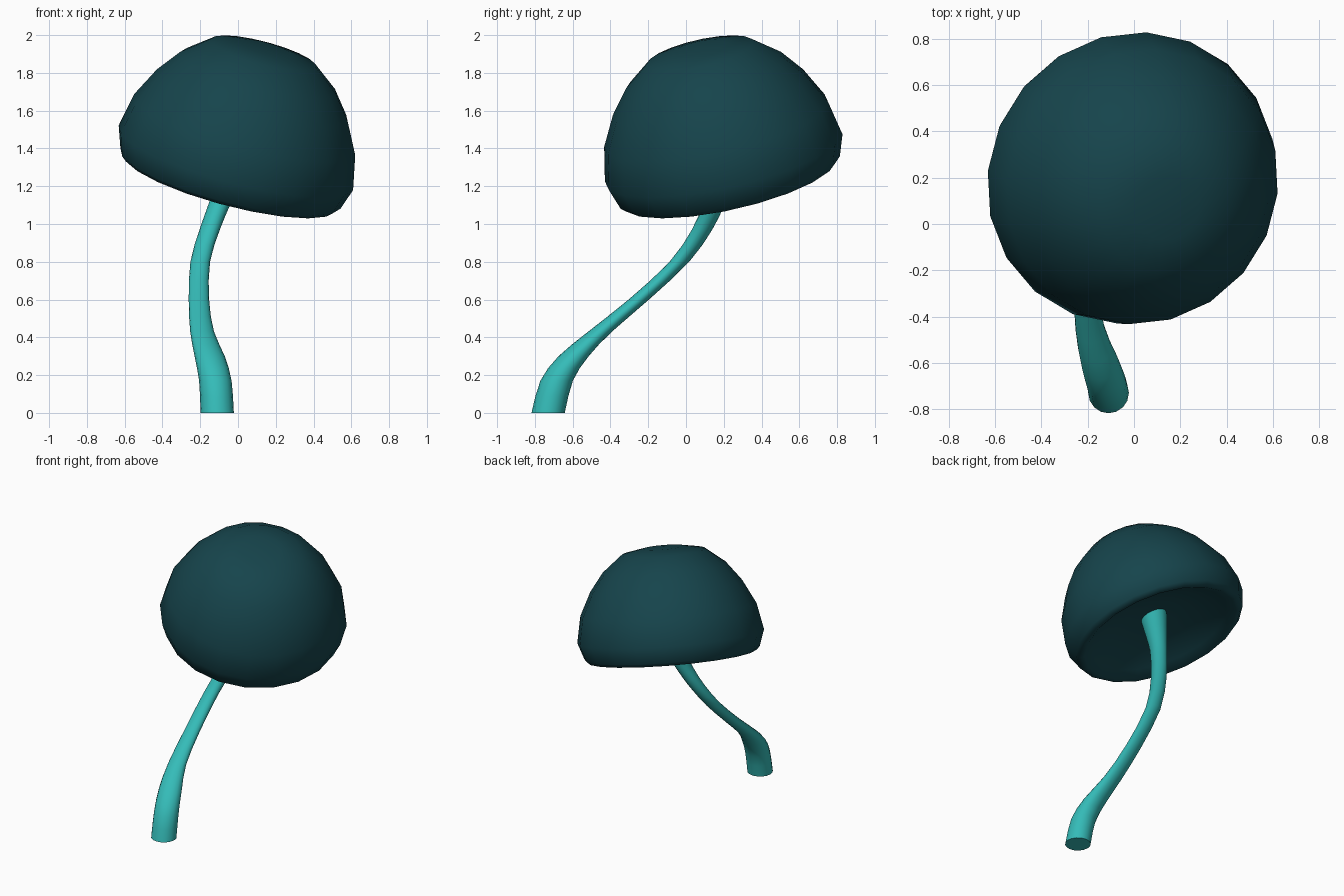
import bpy, bmesh
from math import sin, cos, pi, radians
from mathutils import Vector

if "Cube" in bpy.data.objects:
    bpy.data.objects.remove(bpy.data.objects["Cube"])


def material(name, color):
    m = bpy.data.materials.new(name)
    m.diffuse_color = (*color, 1)
    m.use_nodes = True
    m.node_tree.nodes["Principled BSDF"].inputs["Base Color"].default_value = m.diffuse_color
    return m


def loft(name, rings, mat, angle):
    """Skin a list of closed rings; a ring of one point becomes a fan tip."""
    bm = bmesh.new()
    loops = [[bm.verts.new(p) for p in ring] for ring in rings]
    n = max(len(l) for l in loops)
    for a, b in zip(loops, loops[1:]):
        for i in range(n):
            j = (i + 1) % n
            quad = [a[i % len(a)], a[j % len(a)], b[j % len(b)], b[i % len(b)]]
            bm.faces.new(list(dict.fromkeys(quad)))
    for end in (loops[0], loops[-1]):
        if len(end) > 1:
            bm.faces.new(end)
    bmesh.ops.recalc_face_normals(bm, faces=bm.faces)
    me = bpy.data.meshes.new(name)
    bm.to_mesh(me)
    bm.free()
    me.materials.append(mat)
    ob = bpy.data.objects.new(name, me)
    bpy.context.collection.objects.link(ob)
    bpy.context.view_layer.objects.active = ob
    ob.select_set(True)
    bpy.ops.object.shade_smooth_by_angle(angle=radians(angle))
    ob.select_set(False)
    return ob


def circle(r, n, z=0, center=Vector((0, 0, 0))):
    if r == 0:
        return [center + Vector((0, 0, z))]
    return [center + Vector((r * cos(2 * pi * i / n), r * sin(2 * pi * i / n), z))
            for i in range(n)]


def smooth_path(pts, steps):
    """Catmull-Rom interpolation through (x, y, z, radius) points."""
    pts = [Vector(p) for p in pts]
    ext = [pts[0] * 2 - pts[1]] + pts + [pts[-1] * 2 - pts[-2]]
    out = []
    for a, b, c, d in zip(ext, ext[1:], ext[2:], ext[3:]):
        for k in range(steps):
            t = k / steps
            out.append(.5 * (2 * b + (c - a) * t + (2 * a - 5 * b + 4 * c - d) * t * t
                             + (3 * b - a - 3 * c + d) * t ** 3))
    return out + [pts[-1]]


# Cap: slightly flattened dome cut below its equator, with a shallow hollow underside
dome = [(0, .575), (14, .588), (28, .613), (45, .606), (60, .606), (77, .624), (94, .646)]
profile = [(d * sin(radians(a)), d * cos(radians(a))) for a, d in dome]
profile += [(.605, -.16), (.58, -.183), (.55, -.18),
            (.49, -.145), (.36, -.08), (.18, -.045), (0, -.04)]
cap = loft("cap", [circle(r, 20, h) for r, h in profile],
           material("cap_dark_teal", (.008, .058, .072)), 80)
cap.rotation_mode = 'QUATERNION'
cap.rotation_quaternion = Vector((.265, -.225, 1)).to_track_quat('Z', 'Y')
cap.location = (0, .19, 1.393)

# Stem: horizontal rings along a leaning S-curve, flared at both ends
path = [(-.11, -.73, 0, .088), (-.12, -.685, .17, .086), (-.15, -.595, .30, .08),
        (-.19, -.455, .43, .063), (-.207, -.25, .60, .054), (-.2, -.035, .80, .052),
        (-.15, .085, .97, .054), (-.1, .145, 1.10, .058), (-.07, .168, 1.18, .065),
        (-.01, .195, 1.35, .093), (0, .2, 1.38, .095)]
loft("stem", [circle(r, 16, 0, Vector((x, y, z))) for x, y, z, r in smooth_path(path, 2)],
     material("stem_teal", (.035, .5, .48)), 50)
